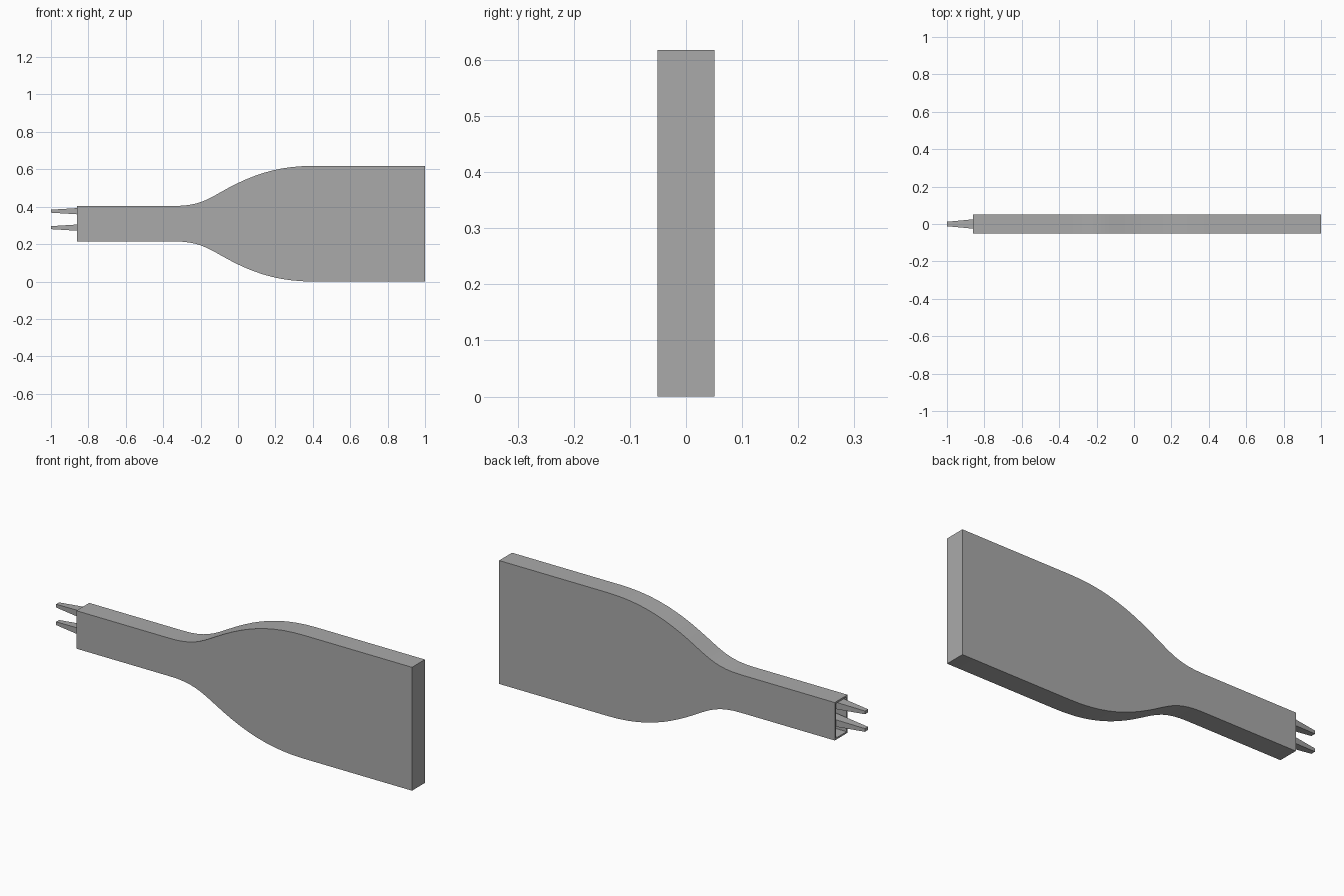
import bpy, bmesh, math
from mathutils import Vector
from mathutils.geometry import interpolate_bezier

cube = bpy.data.objects.get("Cube")
if cube:
    bpy.data.objects.remove(cube, do_unlink=True)

grey = bpy.data.materials.new("mid_grey")
grey.use_nodes = True
colour = (0.4, 0.4, 0.4, 1)
grey.diffuse_color = colour
grey.node_tree.nodes["Principled BSDF"].inputs["Base Color"].default_value = colour

MID = 0.309        # height of the long axis
HALF_Y = 0.051     # half thickness of the body
NECK_X = -0.86     # open end of the neck
NECK, WIDE = 0.095, 0.309


def finish(bm, name):
    bmesh.ops.recalc_face_normals(bm, faces=bm.faces)
    mesh = bpy.data.meshes.new(name)
    bm.to_mesh(mesh)
    bm.free()
    obj = bpy.data.objects.new(name, mesh)
    mesh.materials.append(grey)
    bpy.context.collection.objects.link(obj)
    bpy.ops.object.select_all(action="DESELECT")
    obj.select_set(True)
    bpy.context.view_layer.objects.active = obj
    bpy.ops.object.shade_smooth_by_angle(angle=math.radians(30))
    return obj


# Body: S-curved shoulders between a narrow neck and a wide blade
joint = Vector((-0.09, 0.17, 0))
slope = Vector((0.1, 0.057, 0))
lower = interpolate_bezier(Vector((-0.34, NECK, 0)), Vector((-0.22, NECK, 0)),
                           joint - slope * 0.8, joint, 9)
upper = interpolate_bezier(joint, joint + slope * 1.5,
                           Vector((0.2, WIDE, 0)), Vector((0.4, WIDE, 0)), 11)
edge = [(NECK_X, NECK)] + [(p.x, p.y) for p in lower + upper[1:]] + [(1, WIDE)]
outline = edge + [(x, -h) for x, h in reversed(edge)]

bm = bmesh.new()
face = bm.faces.new([bm.verts.new((x, -HALF_Y, MID + h)) for x, h in outline])
side = bmesh.ops.extrude_face_region(bm, geom=[face])
bmesh.ops.translate(bm, vec=(0, HALF_Y * 2, 0),
                    verts=[v for v in side["geom"] if isinstance(v, bmesh.types.BMVert)])

# Recessed socket in the neck end
bmesh.ops.recalc_face_normals(bm, faces=bm.faces)
end = min(bm.faces, key=lambda f: f.calc_center_median().x)
bmesh.ops.inset_region(bm, faces=[end], thickness=0.012)
floor = bmesh.ops.extrude_face_region(bm, geom=[end])
bmesh.ops.translate(bm, vec=(0.12, 0, 0),
                    verts=[v for v in floor["geom"] if isinstance(v, bmesh.types.BMVert)])
if end.is_valid:
    bmesh.ops.delete(bm, geom=[end], context="FACES_ONLY")
finish(bm, "body")

# Two tapered prongs rising from the socket floor
for name, z in (("upper_prong", 0.376), ("lower_prong", 0.288)):
    bm = bmesh.new()
    bmesh.ops.create_cube(bm, size=2)
    for v in bm.verts:
        tip = v.co.x < 0
        v.co = (-1 if tip else NECK_X + 0.12,
                v.co.y * (0.012 if tip else 0.036),
                z + v.co.z * (0.008 if tip else 0.024))
    finish(bm, name)
